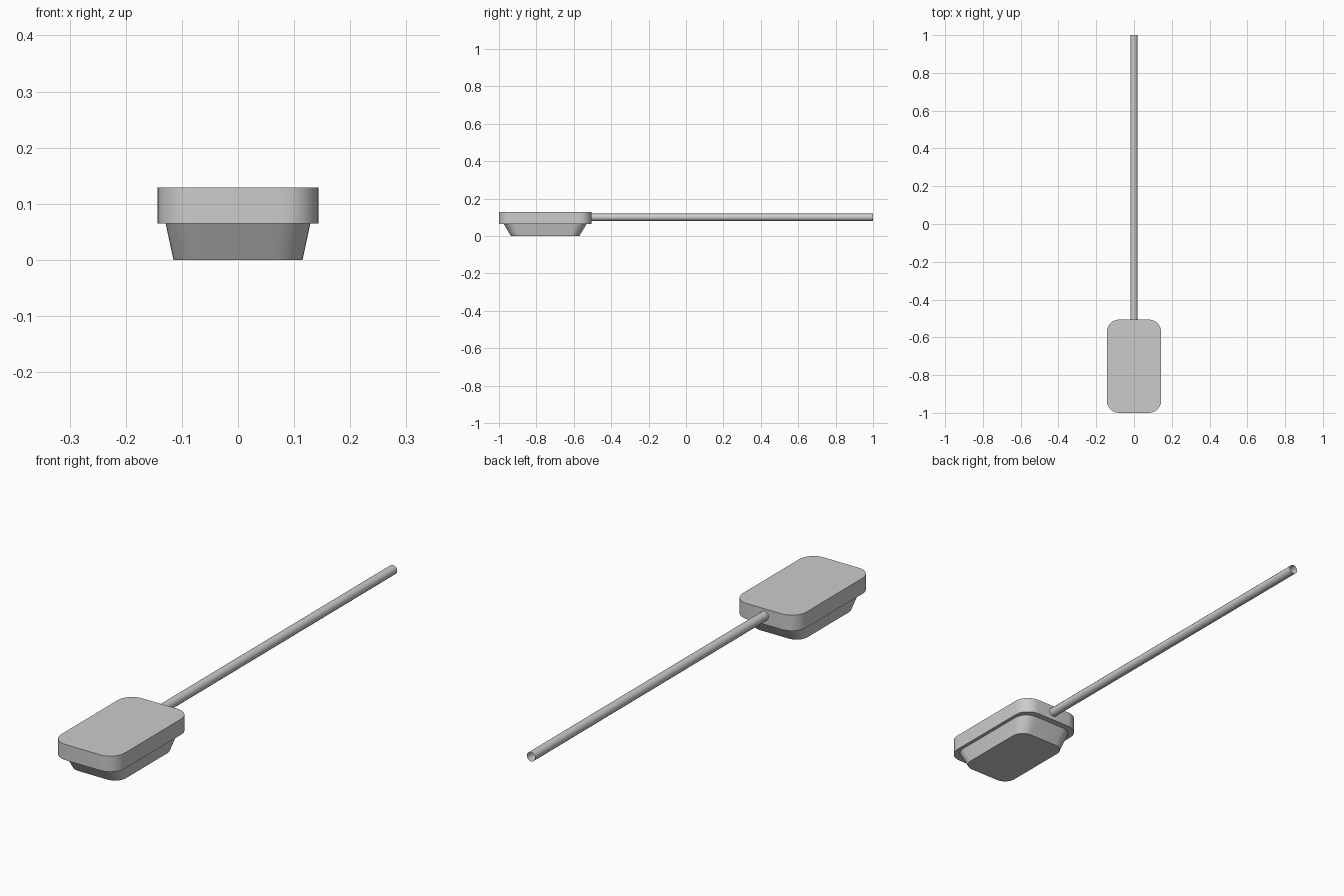
import bpy, bmesh
from math import cos, sin, pi

if "Cube" in bpy.data.objects:
    bpy.data.objects.remove(bpy.data.objects["Cube"])

Y_MID = -0.753  # centre of the pan along y


def rounded_outline(hx, hy, r, steps=8):
    """Rounded rectangle, counter-clockwise from the right side."""
    pts = []
    for i, (sx, sy) in enumerate([(1, 1), (-1, 1), (-1, -1), (1, -1)]):
        for k in range(steps + 1):
            a = (i + k / steps) * pi / 2
            pts.append((sx * (hx - r) + r * cos(a), sy * (hy - r) + r * sin(a)))
    return pts


def finish(name, bm, angle):
    bmesh.ops.recalc_face_normals(bm, faces=bm.faces)
    mesh = bpy.data.meshes.new(name)
    bm.to_mesh(mesh)
    bm.free()
    obj = bpy.data.objects.new(name, mesh)
    bpy.context.collection.objects.link(obj)
    bpy.ops.object.select_all(action='DESELECT')
    obj.select_set(True)
    bpy.context.view_layer.objects.active = obj
    bpy.ops.object.shade_smooth_by_angle(angle=angle)
    return obj


def loft(name, sections):
    """Closed solid through (half x, half y, corner radius, z) sections."""
    bm = bmesh.new()
    rings = [[bm.verts.new((x, y + Y_MID, z)) for x, y in rounded_outline(hx, hy, r)]
             for hx, hy, r, z in sections]
    for low, high in zip(rings, rings[1:]):
        n = len(low)
        for i in range(n):
            j = (i + 1) % n
            bm.faces.new((low[i], low[j], high[j], high[i]))
    bm.faces.new(rings[0])
    bm.faces.new(rings[-1])
    return finish(name, bm, 0.6)


# Tapered pan and the straight-sided lid above it
loft("pan", [(0.115, 0.183, 0.05, 0.0), (0.129, 0.222, 0.06, 0.065)])
loft("lid", [(0.1435, 0.247, 0.065, 0.065), (0.1435, 0.247, 0.065, 0.129)])

# Long tubular handle, open at the far end
bm = bmesh.new()
bmesh.ops.create_cone(bm, cap_ends=False, segments=12,
                      radius1=0.019, radius2=0.019, depth=1.51)
handle = finish("handle", bm, 0.6)
handle.rotation_euler = (pi / 2, 0, 0)
handle.location = (0, 0.245, 0.1)
